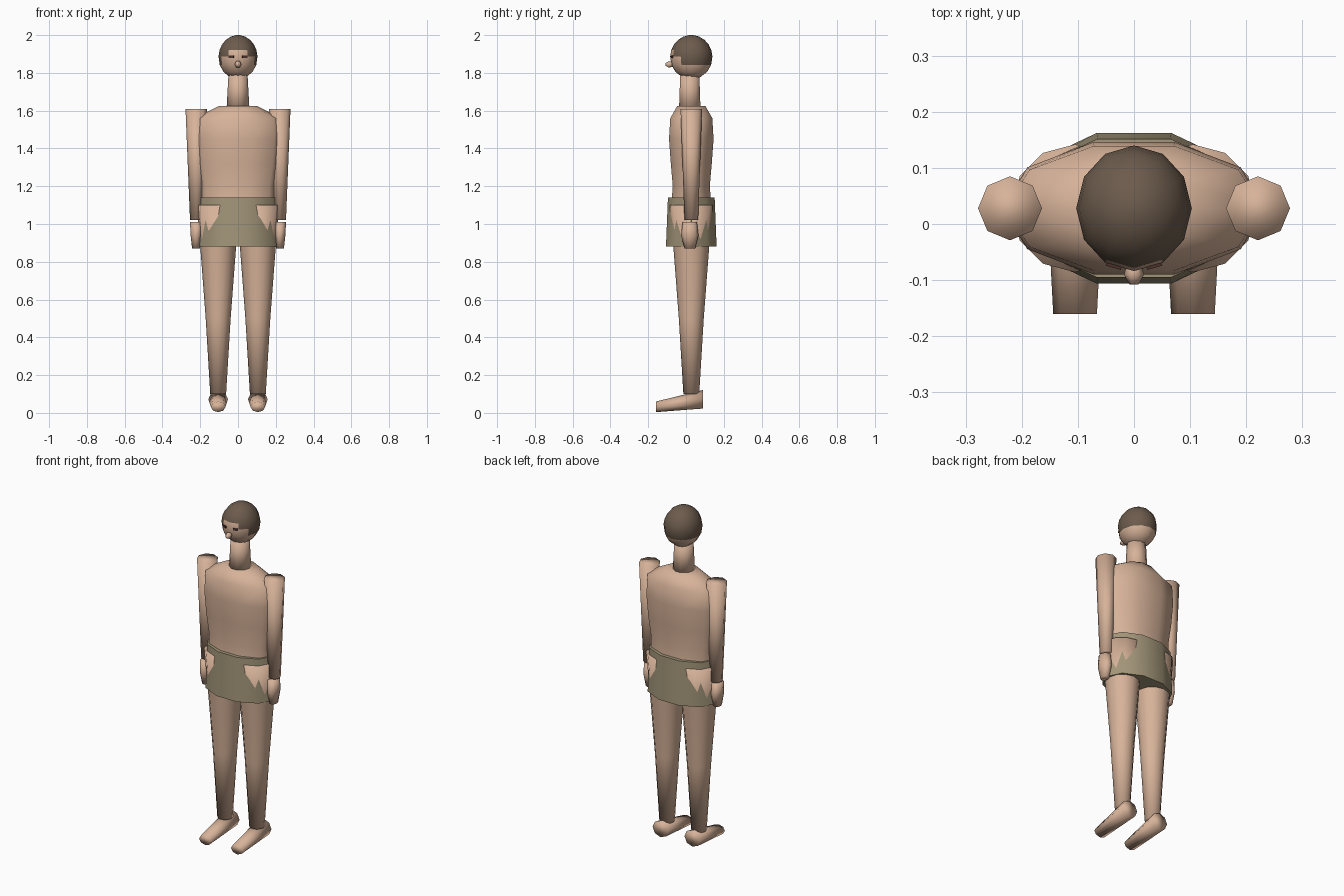
import bpy, bmesh, math
from mathutils import Vector

if "Cube" in bpy.data.objects:
    bpy.data.objects.remove(bpy.data.objects["Cube"], do_unlink=True)


def material(name, rgb):
    mat = bpy.data.materials.new(name)
    mat.use_nodes = True
    mat.diffuse_color = (*rgb, 1)
    mat.node_tree.nodes["Principled BSDF"].inputs["Base Color"].default_value = (*rgb, 1)
    return mat


SKIN = material("skin", (0.68, 0.45, 0.32))
HAIR = material("dark_brown_hair", (0.15, 0.105, 0.073))
CLOTH = material("olive_cloth", (0.36, 0.3, 0.19))
EYE = material("eye_brown", (0.07, 0.03, 0.025))
MID = 0.028  # depth of the body axis


def loft(name, rings, sides, mats, along_y=False, keep_sharp=False):
    """Skin a closed tube through (centre, radius_x, radius_2) rings."""
    bm = bmesh.new()
    loops = []
    for centre, rx, r2 in rings:
        loop = []
        for i in range(sides):
            a = math.tau * i / sides
            u, v = rx * math.cos(a), r2 * math.sin(a)
            offset = Vector((u, 0, v)) if along_y else Vector((u, v, 0))
            loop.append(bm.verts.new(Vector(centre) + offset))
        loops.append(loop)
    for low, high in zip(loops, loops[1:]):
        for i in range(sides):
            j = (i + 1) % sides
            bm.faces.new((low[i], low[j], high[j], high[i]))
    bm.faces.new(loops[0][::-1])
    bm.faces.new(loops[-1])
    bmesh.ops.recalc_face_normals(bm, faces=bm.faces)
    mesh = bpy.data.meshes.new(name)
    bm.to_mesh(mesh)
    bm.free()
    for mat in mats:
        mesh.materials.append(mat)
    obj = bpy.data.objects.new(name, mesh)
    bpy.context.collection.objects.link(obj)
    for poly in mesh.polygons:
        poly.use_smooth = True
    if keep_sharp:
        bpy.ops.object.select_all(action="DESELECT")
        obj.select_set(True)
        bpy.context.view_layer.objects.active = obj
        bpy.ops.object.shade_smooth_by_angle(angle=math.radians(50))
    return obj


def upright(x, profile, y=MID):
    """Turn (height, radius_x, radius_y) rows into rings on a vertical axis."""
    return [((x, y, z), rx, ry) for z, rx, ry in profile]


# Torso, with a narrow waist and sloping shoulders
loft("torso", upright(0, [
    (0.93, 0.18, 0.10), (1.05, 0.20, 0.115), (1.14, 0.205, 0.108),
    (1.2, 0.207, 0.103), (1.32, 0.225, 0.114), (1.45, 0.235, 0.124),
    (1.56, 0.23, 0.117), (1.625, 0.10, 0.078)]), 10, [SKIN])

# Shorts
loft("shorts", upright(0, [(0.88, 0.216, 0.141), (1.14, 0.21, 0.13)]),
     10, [CLOTH], keep_sharp=True)

# Neck
loft("neck", upright(0, [(1.6, 0.061, 0.06), (1.8, 0.05, 0.053)], 0.02), 10, [SKIN])

# Head: rows sit on the hairline steps
head_rows = []
for z in (1.775, 1.805, 1.842, 1.887, 1.92, 1.95, 1.975, 1.992, 2.0):
    r = math.sqrt(max(0.0, 1 - ((z - 1.883) / 0.1175) ** 2))
    head_rows.append((z, 0.103 * max(r, 0.1), 0.112 * max(r, 0.1)))
head = loft("head", upright(0, head_rows), 12, [SKIN, HAIR])

# Hair: a stepped hairline, high over the face and low at the sides and back
for poly in head.data.polygons:
    base = min(head.data.vertices[i].co.z for i in poly.vertices)
    c = poly.center
    off_front = abs(math.atan2(c.x, MID - c.y))
    if off_front < math.radians(30):
        hairline = 1.92
    elif off_front < math.radians(60):
        hairline = 1.887
    else:
        hairline = 1.842
    poly.material_index = int(base > hairline - 0.005)

# Nose
loft("nose", [((0, -0.07, 1.845), 0.012, 0.014), ((0, -0.09, 1.845), 0.018, 0.02),
              ((0, -0.108, 1.845), 0.008, 0.009)], 6, [SKIN], along_y=True)

for side, tag in ((1, "left"), (-1, "right")):
    # Eye plate lying on the front face panel
    bpy.ops.mesh.primitive_cube_add(size=1, location=(side * 0.036, -0.074, 1.886),
                                    rotation=(0, 0, side * math.radians(16)))
    eye = bpy.context.object
    eye.name = tag + "_eye"
    eye.scale = (0.028, 0.008, 0.012)
    eye.data.materials.append(EYE)

    # Arm
    loft(tag + "_arm", upright(side * 0.221, [
        (1.02, 0.033, 0.036), (1.61, 0.057, 0.057)]), 8, [SKIN])

    # Hand
    loft(tag + "_hand", upright(side * 0.222, [
        (0.87, 0.021, 0.028), (0.94, 0.029, 0.046), (1.01, 0.032, 0.038)], 0.02),
        8, [SKIN])

    # Leg, wide enough at the hip to break through the shorts
    loft(tag + "_leg", upright(side * 0.105, [
        (0.1, 0.042, 0.042), (0.5, 0.066, 0.066),
        (0.88, 0.095, 0.095), (1.1, 0.114, 0.114)]), 12, [SKIN])

    # Foot, tapering from heel to toe
    loft(tag + "_foot", [
        ((side * 0.105, 0.09, 0.072), 0.052, 0.049),
        ((side * 0.105, -0.16, 0.032), 0.039, 0.028)], 8, [SKIN], along_y=True)
